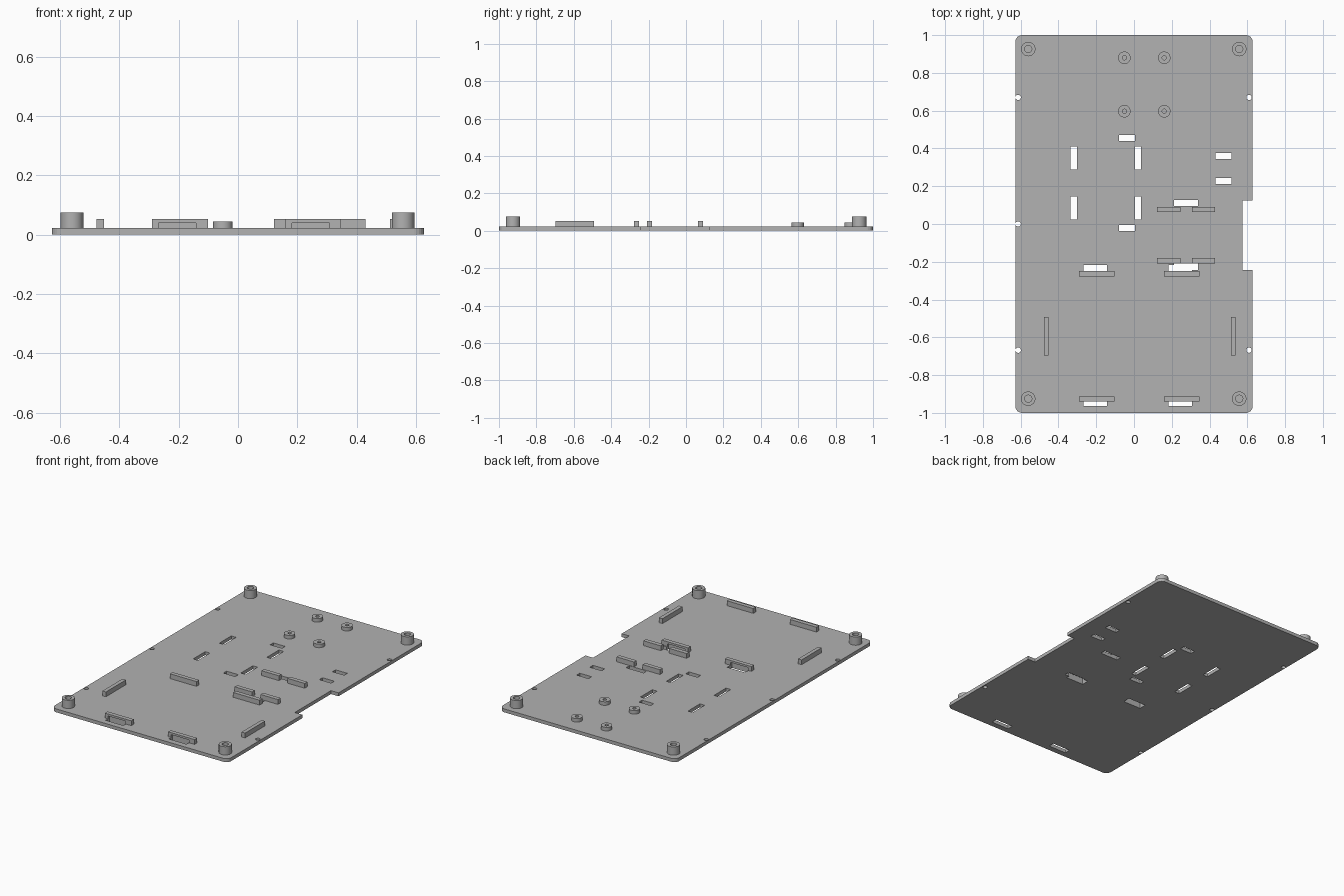
import bpy, bmesh, math
from mathutils import Vector

if "Cube" in bpy.data.objects:
    bpy.data.objects.remove(bpy.data.objects["Cube"])

# Shared material and main dimensions
grey = bpy.data.materials.new("matte_grey")
grey.use_nodes = True
colour = (0.445, 0.445, 0.445, 1)
grey.diffuse_color = colour
grey.node_tree.nodes["Principled BSDF"].inputs["Base Color"].default_value = colour

HALF_X, HALF_Y, THICK = 0.628, 1.0, 0.022
RAIL_TOP, POCKET_TOP = 0.053, 0.04


def finish(name, bm):
    bmesh.ops.recalc_face_normals(bm, faces=bm.faces)
    mesh = bpy.data.meshes.new(name)
    bm.to_mesh(mesh)
    bm.free()
    mesh.materials.append(grey)
    obj = bpy.data.objects.new(name, mesh)
    bpy.context.scene.collection.objects.link(obj)
    return obj


def box(name, x0, x1, y0, y1, z0, z1):
    bm = bmesh.new()
    bmesh.ops.create_cube(bm, size=1)
    size = Vector((x1 - x0, y1 - y0, z1 - z0))
    bmesh.ops.scale(bm, vec=size, verts=bm.verts)
    bmesh.ops.translate(bm, vec=((x0 + x1) / 2, (y0 + y1) / 2, (z0 + z1) / 2), verts=bm.verts)
    return finish(name, bm)


def lathe(name, x, y, profile):
    bm = bmesh.new()
    verts = [bm.verts.new((r, 0, z)) for r, z in profile]
    edges = [bm.edges.new(pair) for pair in zip(verts, verts[1:])]
    bmesh.ops.spin(bm, geom=verts + edges, cent=(0, 0, 0), axis=(0, 0, 1),
                   angle=math.tau, steps=32, use_merge=True)
    bmesh.ops.remove_doubles(bm, verts=bm.verts, dist=0.0001)
    bmesh.ops.translate(bm, vec=(x, y, 0), verts=bm.verts)
    obj = finish(name, bm)
    smooth(obj)
    return obj


def activate(obj):
    bpy.ops.object.select_all(action='DESELECT')
    obj.select_set(True)
    bpy.context.view_layer.objects.active = obj


def smooth(obj):
    activate(obj)
    bpy.ops.object.shade_smooth_by_angle(angle=math.radians(30))


def cut(target, cutter):
    mod = target.modifiers.new("cut", 'BOOLEAN')
    mod.operation = 'DIFFERENCE'
    mod.solver = 'EXACT'
    mod.object = cutter
    activate(target)
    bpy.ops.object.modifier_apply(modifier=mod.name)


def discard(obj):
    bpy.data.objects.remove(obj)


# Base plate with rounded corners
plate = box("base_plate", -HALF_X, HALF_X, -HALF_Y, HALF_Y, 0, THICK)
bm = bmesh.new()
bm.from_mesh(plate.data)
corners = [e for e in bm.edges if abs(e.verts[0].co.z - e.verts[1].co.z) > 0.01]
bmesh.ops.bevel(bm, geom=corners, offset=0.035, segments=6, profile=0.5, affect='EDGES')
bm.to_mesh(plate.data)
bm.free()

# Edge notch, then the long, cross and rail slots
openings = [(0.574, 0.7, -0.243, 0.125)]
for x in (-0.335, 0.004):
    for y in (0.023, 0.288):
        openings.append((x, x + 0.034, y, y + 0.122))
for x, y in ((-0.079, 0.44), (-0.079, -0.036), (0.431, 0.344), (0.431, 0.211)):
    openings.append((x, x + 0.084, y, y + 0.032))
for y in (0.094, -0.243):
    openings.append((0.213, 0.338, y, y + 0.033))
for x0, x1, y0, y1 in openings:
    cutter = box("slot_cutter", x0, x1, y0, y1, -0.1, 0.1)
    cut(plate, cutter)
    discard(cutter)

# Small holes along the long edges
for x, y in ((-0.613, 0.67), (-0.613, 0), (-0.613, -0.668), (0.609, 0.67), (0.609, -0.668)):
    pin = lathe("hole_cutter", x, y, [(0, -0.1), (0.014, -0.1), (0.014, 0.1), (0, 0.1)])
    cut(plate, pin)
    discard(pin)

# Clip rails with a pocket that opens into a slot beside them
for side, x in (("right", -0.29), ("left", 0.16)):
    for row, y, facing in (("front", -0.939, -1), ("middle", -0.25, 1)):
        back = y - facing * 0.027
        rail = box(f"{row}_{side}_clip_rail", x, x + 0.188, min(y, back), max(y, back), THICK, RAIL_TOP)
        inner, outer = y - facing * 0.014, y + facing * (0.024 if row == "front" else 0.034)
        cutter = box("pocket_cutter", x + 0.022, x + 0.148, min(inner, outer), max(inner, outer),
                     -0.1, POCKET_TOP)
        cut(plate, cutter)
        cut(rail, cutter)
        discard(cutter)

# Paired short rails
for side, x in (("right", 0.122), ("left", 0.306)):
    for row, y in (("rear", 0.064), ("front", -0.208)):
        box(f"{row}_{side}_short_rail", x, x + 0.124, y, y + 0.027, THICK, RAIL_TOP)

# Side rails
for side, x in (("right", -0.477), ("left", 0.513)):
    box(f"{side}_side_rail", x, x + 0.025, -0.697, -0.493, THICK, RAIL_TOP)


# Hollow posts: tall at the corners, short for the inner group
def post(name, x, y, radius, bore, top):
    lathe(name, x, y, [(0, THICK - 0.002), (radius, THICK - 0.002), (radius, top),
                       (bore, top), (bore, THICK + 0.001), (0, THICK + 0.001)])


for side, x in (("right", -0.56), ("left", 0.557)):
    for row, y in (("front", -0.925), ("rear", 0.926)):
        post(f"{row}_{side}_corner_post", x, y, 0.038, 0.019, 0.075)
for side, x in (("right", -0.051), ("left", 0.16)):
    for row, y in (("front", 0.597), ("rear", 0.88)):
        post(f"{row}_{side}_standoff", x, y, 0.033, 0.011, 0.045)
